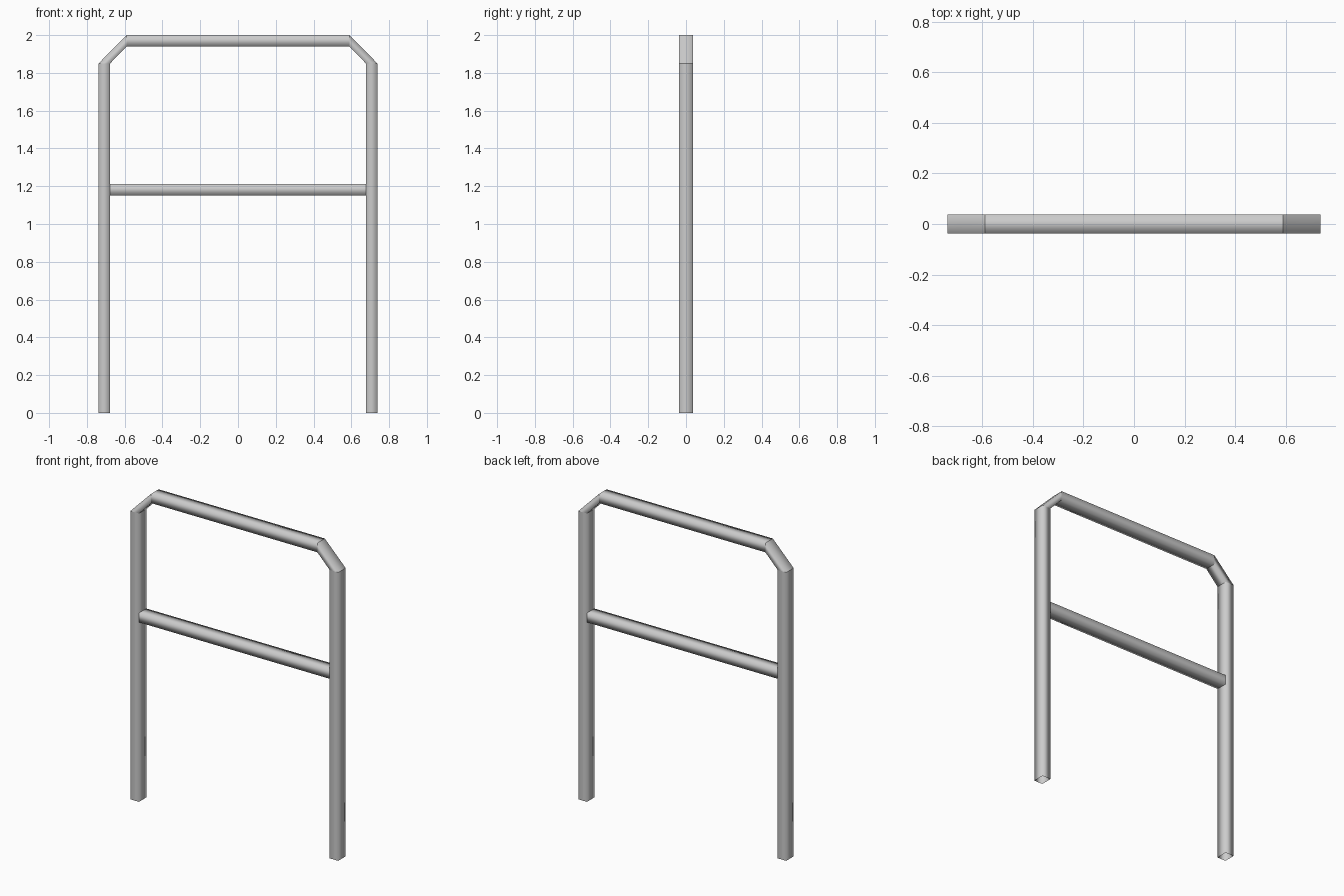
import bpy, bmesh

if "Cube" in bpy.data.objects:
    bpy.data.objects.remove(bpy.data.objects["Cube"])

HALF_DEPTH = 0.0375


def tube(name, sections):
    """Open rectangular tube; each section is an (outer, inner) pair of x,z points."""
    bm = bmesh.new()
    rings = []
    for (ox, oz), (ix, iz) in sections:
        rings.append([bm.verts.new(p) for p in (
            (ox, -HALF_DEPTH, oz), (ox, HALF_DEPTH, oz),
            (ix, HALF_DEPTH, iz), (ix, -HALF_DEPTH, iz))])
    for a, b in zip(rings, rings[1:]):
        for i in range(4):
            j = (i + 1) % 4
            bm.faces.new((a[i], a[j], b[j], b[i])).smooth = True
    # Shading breaks at the bends, but rolls softly around the tube
    for r in rings:
        for i in range(4):
            bm.edges.get((r[i], r[(i + 1) % 4])).smooth = False
    bmesh.ops.recalc_face_normals(bm, faces=bm.faces)
    mesh = bpy.data.meshes.new(name)
    bm.to_mesh(mesh)
    bm.free()
    obj = bpy.data.objects.new(name, mesh)
    bpy.context.collection.objects.link(obj)
    return obj


# Bent hoop: left leg and corner, mirrored to the right
left = [((-0.738, 0.0), (-0.677, 0.0)),
        ((-0.738, 1.85), (-0.677, 1.85)),
        ((-0.59, 2.0), (-0.59, 1.94))]
right = [((-ox, oz), (-ix, iz)) for (ox, oz), (ix, iz) in reversed(left)]
tube("hoop_frame", left + right)

# Middle rail between the legs
tube("middle_rail", [((x, 1.212), (x, 1.152)) for x in (-0.677, 0.677)])
